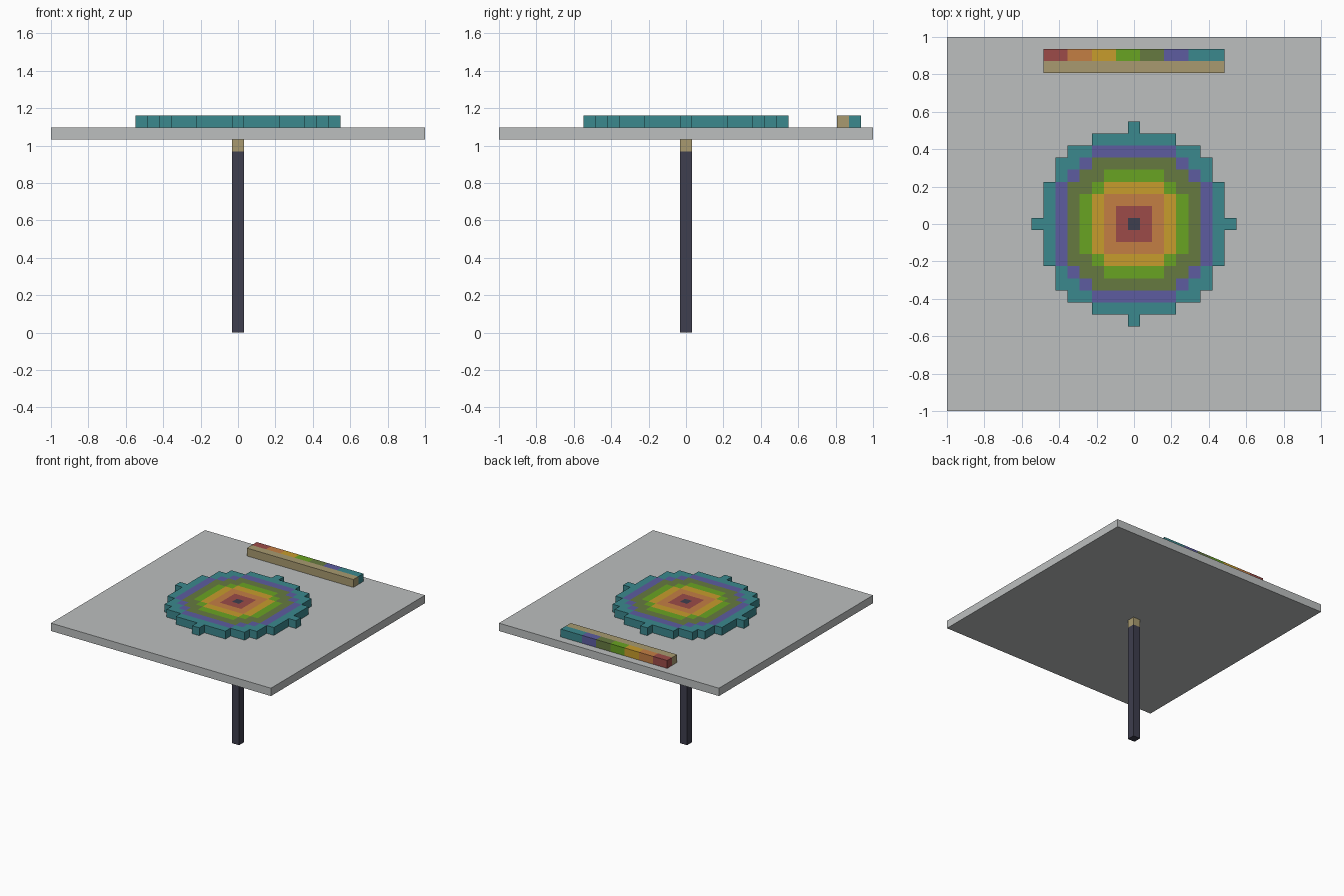
import bpy
import bmesh
from mathutils import Matrix

if "Cube" in bpy.data.objects:
    bpy.data.objects.remove(bpy.data.objects["Cube"])

U = 2 / 31          # one block
TABLE_Z = 16 * U    # underside of the tabletop


def linear(c):
    c /= 255
    return c / 12.92 if c <= 0.04045 else ((c + 0.055) / 1.055) ** 2.4


def material(name, r, g, b):
    m = bpy.data.materials.new(name)
    color = (linear(r), linear(g), linear(b), 1)
    m.use_nodes = True
    m.node_tree.nodes["Principled BSDF"].inputs["Base Color"].default_value = color
    m.diffuse_color = color
    return m


gray = material("pale gray", 188, 191, 191)
tan = material("tan wood", 168, 154, 112)
dark = material("dark slate", 62, 62, 78)
rainbow = [
    material("red", 156, 75, 72),
    material("orange", 196, 126, 68),
    material("yellow", 199, 156, 44),
    material("green", 105, 163, 34),
    material("olive", 102, 122, 64),
    material("purple", 93, 92, 160),
    material("teal", 59, 136, 141),
]


def finish(name, bm, mats):
    bmesh.ops.recalc_face_normals(bm, faces=bm.faces)
    mesh = bpy.data.meshes.new(name)
    bm.to_mesh(mesh)
    bm.free()
    for m in mats:
        mesh.materials.append(m)
    obj = bpy.data.objects.new(name, mesh)
    bpy.context.collection.objects.link(obj)
    return obj


def box(name, lo, hi, mat):
    """Box between two corners given in blocks."""
    size = [(h - l) * U for l, h in zip(lo, hi)]
    mid = [(h + l) * U / 2 for l, h in zip(lo, hi)]
    bm = bmesh.new()
    bmesh.ops.create_cube(bm, size=1, matrix=Matrix.LocRotScale(mid, None, size))
    return finish(name, bm, [mat])


# Table and its post
box("tabletop", (-15.5, -15.5, 16), (15.5, 15.5, 17), gray)
box("post", (-0.5, -0.5, 0), (0.5, 0.5, 15), dark)
box("post_cap", (-0.5, -0.5, 15), (0.5, 0.5, 16), tan)

# Stepped disc, coloured in rings by distance from the centre
bm = bmesh.new()
bmesh.ops.create_grid(bm, x_segments=17, y_segments=17, size=8.5 * U,
                      matrix=Matrix.Translation((0, 0, TABLE_Z + U)))


def radius(face):
    return face.calc_center_median().xy.length / U + 0.001


outside = [f for f in bm.faces if radius(f) > 8.01]
bmesh.ops.delete(bm, geom=outside, context='FACES')
raised = bmesh.ops.extrude_face_region(bm, geom=bm.faces[:])["geom"]
bmesh.ops.translate(bm, vec=(0, 0, U),
                    verts=[v for v in raised if isinstance(v, bmesh.types.BMVert)])
for f in bm.faces:
    f.material_index = min(int(radius(f)), 7)
finish("ringed_disc", bm, [dark] + rainbow)

# Colour bar along the back edge, with a tan strip in front
box("bar_front_strip", (-7.5, 12.5, 17), (7.5, 13.5, 18), tan)
for i, mat in enumerate(rainbow):
    left = -7.5 + 2 * i
    right = 7.5 if i == 6 else left + 2
    box("bar_" + mat.name, (left, 13.5, 17), (right, 14.5, 18), mat)
